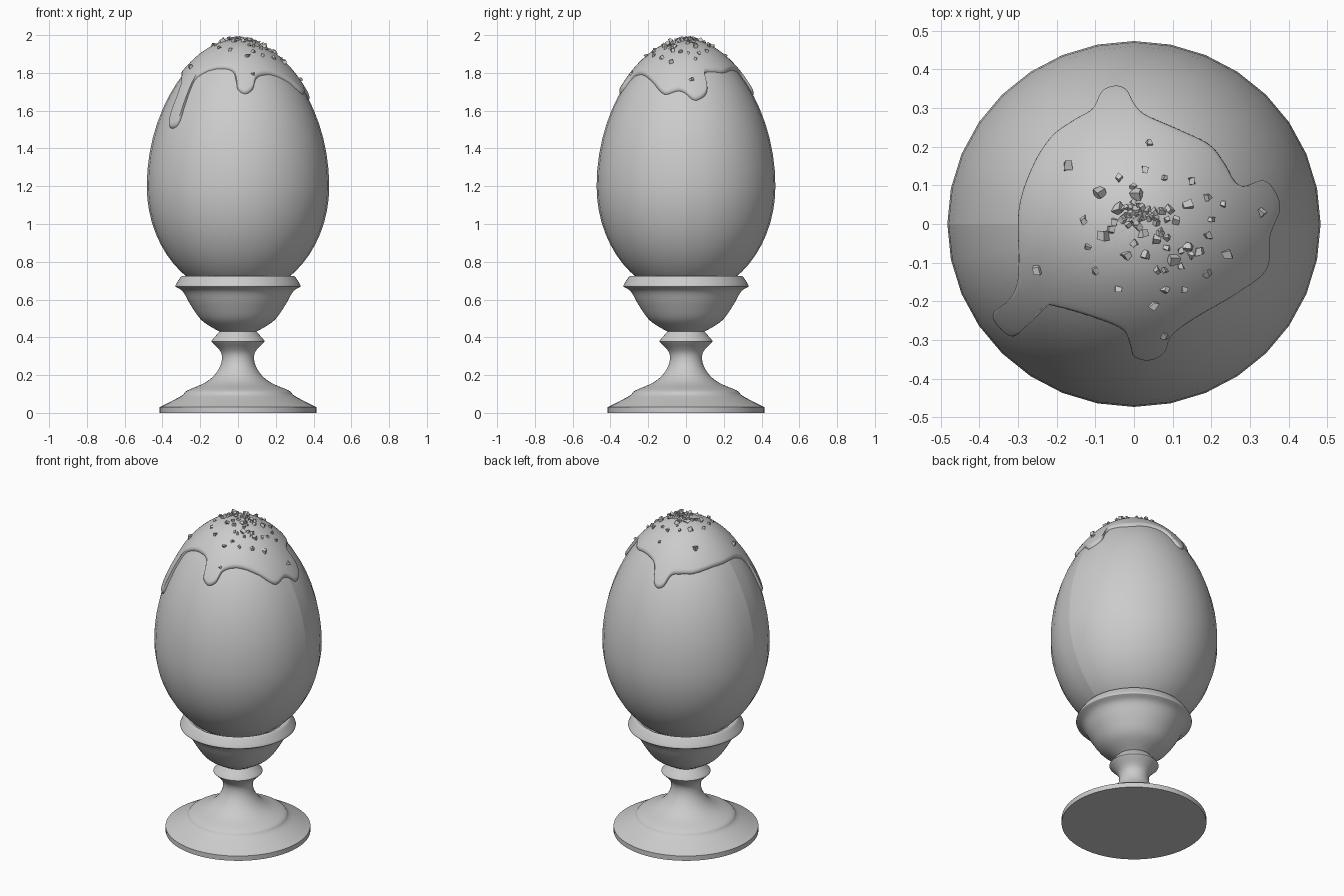
import bpy, bmesh, math, random
from mathutils import Vector, Matrix

random.seed(7)
cube = bpy.data.objects.get("Cube")
if cube:
    bpy.data.objects.remove(cube, do_unlink=True)

grey = bpy.data.materials.new("plain grey")
grey.use_nodes = True
shade = (0.6, 0.6, 0.6, 1)
grey.diffuse_color = shade
grey.node_tree.nodes["Principled BSDF"].inputs["Base Color"].default_value = shade

EGG_RADIUS, EGG_MIDDLE, EGG_UP, EGG_DOWN = 0.483, 1.2, 0.765, 0.58
SQUASH = 0.98  # the egg is slightly flatter front to back


def finish(name, bm, angle=None):
    """Turn a bmesh into an object; smooth up to the given angle."""
    mesh = bpy.data.meshes.new(name)
    bm.to_mesh(mesh)
    bm.free()
    mesh.materials.append(grey)
    if angle:
        mesh.shade_smooth()
        mesh.set_sharp_from_angle(angle=math.radians(angle))
    obj = bpy.data.objects.new(name, mesh)
    bpy.context.collection.objects.link(obj)
    return obj


def smooth_path(points, steps, closed=False):
    """Catmull-Rom curve through 2D points."""
    pts = [Vector(p) for p in points]
    n = len(pts)
    pick = (lambda i: pts[i % n]) if closed else (lambda i: pts[max(0, min(n - 1, i))])
    path = []
    for i in range(n if closed else n - 1):
        a, b, c, d = (pick(i + k) for k in (-1, 0, 1, 2))
        for s in range(steps):
            t = s / steps
            path.append(0.5 * (2 * b + (c - a) * t + (2 * a - 5 * b + 4 * c - d) * t ** 2
                               + (3 * b - a - 3 * c + d) * t ** 3))
    return path if closed else path + [pts[-1]]


def lathe(profile, segments):
    """Spin a (radius, height) profile around the vertical axis."""
    bm = bmesh.new()
    verts = [bm.verts.new((r, 0, z)) for r, z in profile]
    edges = [bm.edges.new(pair) for pair in zip(verts, verts[1:])]
    bmesh.ops.spin(bm, geom=verts + edges, cent=(0, 0, 0), axis=(0, 0, 1),
                   angle=math.tau, steps=segments, use_duplicate=False)
    bmesh.ops.remove_doubles(bm, verts=bm.verts, dist=0.0002)
    bmesh.ops.recalc_face_normals(bm, faces=bm.faces)
    return bm


def egg_profile(phi, extra=0.0):
    """Radius and height of the egg at an angle from its tip."""
    c, s = math.cos(phi), math.sin(phi)
    up = c > 0
    radius = EGG_RADIUS * s * (1 - 0.08 * c * c * up)
    return radius + extra * s, EGG_MIDDLE + c * ((EGG_UP if up else EGG_DOWN) + extra)


def egg_angle(radius, extra):
    """Angle from the tip at which the upper egg reaches a radius."""
    low, high = 0.0, math.pi / 2
    for _ in range(30):
        mid = (low + high) / 2
        if egg_profile(mid, extra)[0] < radius:
            low = mid
        else:
            high = mid
    return low


# Egg cup: curved sections joined at sharp corners, from base to inner bowl
sections = [
    [(0, 0), (0.415, 0)],
    [(0.415, 0), (0.415, 0.03)],
    [(0.415, 0.03), (0.40, 0.037)],
    [(0.40, 0.037), (0.30, 0.09), (0.27, 0.118), (0.18, 0.157), (0.125, 0.2),
     (0.09, 0.26), (0.09, 0.32), (0.138, 0.375)],
    [(0.138, 0.375), (0.138, 0.385), (0.098, 0.43)],
    [(0.098, 0.43), (0.19, 0.488), (0.25, 0.57), (0.29, 0.64), (0.325, 0.665)],
    [(0.325, 0.665), (0.331, 0.675), (0.303, 0.72), (0.292, 0.726)],
    [(0.292, 0.726), (0.268, 0.715)],
    [(0.268, 0.715), (0.25, 0.65), (0.17, 0.56), (0, 0.52)],
]
cup_profile = [p for part in sections for p in smooth_path(part, 1 if len(part) < 3 else 5)]
finish("egg_cup", lathe(cup_profile, 64), 35)

# Egg: two halves meeting at an open seam on the left and right
bm = lathe([egg_profile(math.pi * i / 28) for i in range(29)], 32)
bmesh.ops.scale(bm, vec=(1, SQUASH, 1), verts=bm.verts)
seam = [e for e in bm.edges if all(abs(v.co.y) < 0.001 for v in e.verts)]
bmesh.ops.split_edges(bm, edges=seam)
finish("egg", bm, 60)

# Icing: rim outline seen from above, in hundredths, with its drips
outline = [
    (38.5, 4), (37, 9), (34, 11.5), (30, 10), (27, 11), (24, 16), (20, 21), (12, 25),
    (3, 29), (0, 32), (-2, 35.5), (-5, 36.5), (-8.5, 35), (-11, 30.5), (-16, 27.5),
    (-22, 23), (-27, 15), (-30.5, 4), (-30.5, -10), (-31, -16), (-33, -20), (-37, -23.5),
    (-35.5, -27), (-32, -29.5), (-29, -27.5), (-24, -22), (-20, -22), (-10, -25),
    (-3, -28), (-1, -32), (0, -35), (4, -36), (8, -34), (10, -29.5), (16, -25),
    (27, -18.5), (35, -12), (36, -3)]
THICK, ROUND = 0.014, 0.016
rim = [Vector((p.x, p.y / SQUASH)) / 100 for p in smooth_path(outline, 6, True)]
edge_steps = [0.0, 0.06, 0.2, 0.45, 0.75, 1.0]
bm = bmesh.new()
rings = []
for k in range(24):
    ring = []
    for p in rim:
        limit = egg_angle(p.length, THICK)
        bend = ROUND / EGG_RADIUS
        if k < len(edge_steps):
            phi = limit - bend * edge_steps[k]
            thick = (THICK + 0.003) * math.sqrt(1 - (1 - edge_steps[k]) ** 2) - 0.003
        else:
            phi = (limit - bend) * (24 - k) / 19
            thick = THICK
        r, z = egg_profile(phi, thick)
        d = p.normalized()
        ring.append(bm.verts.new((d.x * r, d.y * r * SQUASH, z)))
    rings.append(ring)
count = len(rim)
for outer, inner in zip(rings, rings[1:]):
    for j in range(count):
        n = (j + 1) % count
        bm.faces.new((inner[j], outer[j], outer[n], inner[n]))
tip = bm.verts.new((0, 0, egg_profile(0, THICK)[1]))
for j in range(count):
    bm.faces.new((tip, rings[-1][j], rings[-1][(j + 1) % count]))
finish("icing", bm, 80)

# Sprinkles: larger crumbs at set places, small ones heaped at the tip
large = [(-17, 15), (-9, 8), (14, 5), (-8, -3), (-25, -12), (24, -8), (10, -9), (1, 8), (-4, 4)]
medium = [(4, 21), (-4, 12), (3, 14), (8, 12), (15, 11), (19, 7), (23, 5), (33, 3), (20, 1),
          (-13, 1), (-12, -6), (-10, -12), (-4, -17), (5, -21), (8, -29), (8, -17), (13, -17),
          (19, -13), (19, -3), (11, 1), (17, -7), (12, -11), (14, -6), (15, -8), (6, -12),
          (8, -12), (12, -7), (3, -8), (0, -5), (6, -4), (-2, -8)]
crumbs = [(x / 100, y / 100, 0.016) for x, y in large]
crumbs += [(x / 100, y / 100, random.uniform(0.009, 0.013)) for x, y in medium]
crumbs += [(random.gauss(0.02, 0.035), random.gauss(0.015, 0.03), random.uniform(0.008, 0.012))
           for _ in range(42)]
bm = bmesh.new()
for x, y, size in crumbs:
    flat = Vector((x, y / SQUASH))
    z = egg_profile(egg_angle(flat.length, THICK), THICK)[1]
    turn = Matrix.Rotation(random.uniform(0, math.tau), 4,
                           Vector([random.uniform(-1, 1) for _ in range(3)]))
    place = Matrix.Translation((x, y, z + size * 0.3)) @ turn
    verts = bmesh.ops.create_cube(bm, size=size * 1.4, matrix=place)["verts"]
    for v in verts:
        v.co += Vector([random.uniform(-0.3, 0.3) * size for _ in range(3)])
finish("sprinkles", bm)
